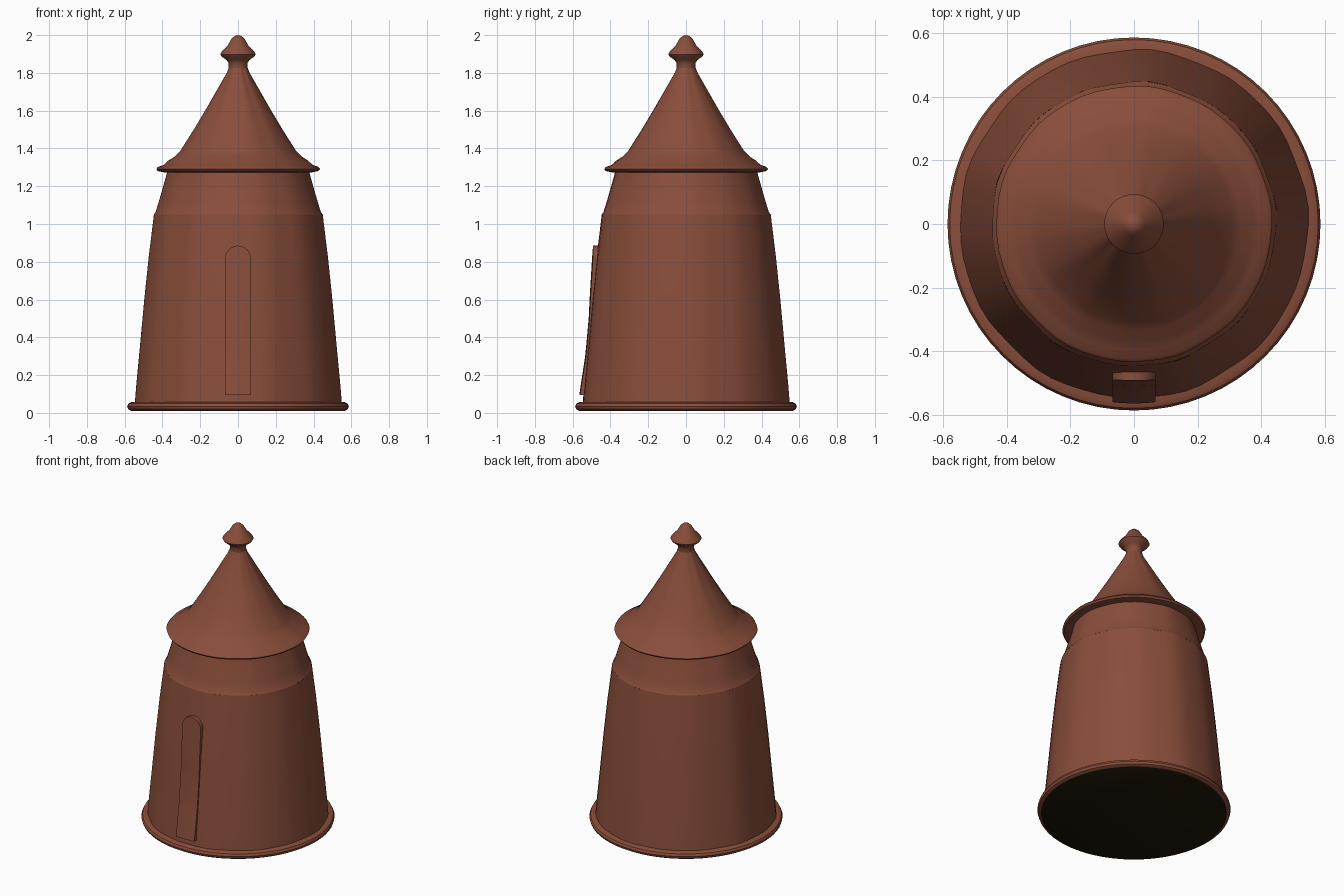
import bpy, bmesh, math

old = bpy.data.objects.get("Cube")
if old:
    bpy.data.objects.remove(old, do_unlink=True)


def material(name, rgb):
    m = bpy.data.materials.new(name)
    m.use_nodes = True
    m.diffuse_color = (*rgb, 1)
    bsdf = m.node_tree.nodes["Principled BSDF"]
    bsdf.inputs["Base Color"].default_value = (*rgb, 1)
    bsdf.inputs["Roughness"].default_value = 0.9
    return m


clay = material("terracotta", (0.25, 0.075, 0.043))
dark = material("dark underside", (0.012, 0.009, 0.002))


def finish(name, bm, mats, angle=35):
    bmesh.ops.recalc_face_normals(bm, faces=bm.faces)
    me = bpy.data.meshes.new(name)
    bm.to_mesh(me)
    bm.free()
    ob = bpy.data.objects.new(name, me)
    bpy.context.collection.objects.link(ob)
    for m in mats:
        me.materials.append(m)
    bpy.ops.object.select_all(action='DESELECT')
    ob.select_set(True)
    bpy.context.view_layer.objects.active = ob
    bpy.ops.object.shade_smooth_by_angle(angle=math.radians(angle))
    return ob


def lathe(name, profile, mats=(clay,), steps=64, wobble=0.0):
    """Revolve (radius, height) points; wobble adds soft hand-made folds."""
    bm = bmesh.new()
    rings = []
    for r, z in profile:
        if r == 0:
            rings.append([bm.verts.new((0, 0, z))] * steps)
            continue
        ring = []
        for i in range(steps):
            a = math.tau * i / steps
            q = r + wobble * (math.sin(9 * a + 1) + math.sin(14 * a)) / 2
            ring.append(bm.verts.new((q * math.cos(a), q * math.sin(a), z)))
        rings.append(ring)
    for lo, hi in zip(rings, rings[1:]):
        for i in range(steps):
            j = (i + 1) % steps
            bm.faces.new(dict.fromkeys((lo[i], lo[j], hi[j], hi[i])))
    return finish(name, bm, mats)


# Base plinth with a rounded rim and a dark underside
base = lathe("base_rim", [(0, 0.01), (0.565, 0.01), (0.582, 0.02), (0.587, 0.035),
                          (0.58, 0.05), (0.565, 0.057), (0.53, 0.057)], (clay, dark))
for f in base.data.polygons:
    if f.center.z < 0.012:
        f.material_index = 1

# Tapered wall, then the narrower shoulder under the eave
WALL = [(0.548, 0.05), (0.54, 0.15), (0.521, 0.35), (0.498, 0.6),
        (0.475, 0.82), (0.453, 1.0), (0.447, 1.05)]
lathe("tower_wall", WALL, wobble=0.004)
lathe("tower_shoulder", [(0.447, 1.05), (0.437, 1.065), (0.42, 1.12), (0.397, 1.2),
                         (0.38, 1.26), (0.374, 1.29)], wobble=0.003)

# Conical roof with a thin flared eave
lathe("roof", [(0.34, 1.282), (0.39, 1.273), (0.425, 1.28), (0.434, 1.291), (0.425, 1.302),
               (0.395, 1.312), (0.37, 1.335), (0.335, 1.358), (0.308, 1.385), (0.235, 1.5),
               (0.175, 1.6), (0.06, 1.8), (0.05, 1.825)], wobble=0.002)

# Pointed knob on top
lathe("roof_finial", [(0.05, 1.82), (0.049, 1.85), (0.06, 1.868), (0.085, 1.885), (0.094, 1.898),
                      (0.088, 1.91), (0.055, 1.945), (0.035, 1.98), (0.018, 1.995), (0, 2.0)], steps=48)


def wall_radius(z):
    for (r0, z0), (r1, z1) in zip(WALL, WALL[1:]):
        if z <= z1:
            return r0 + (r1 - r0) * (z - z0) / (z1 - z0)
    return WALL[-1][0]


def arched_panel(name, half, bottom, top, depth):
    """Arched slab that hugs the wall, standing out by depth(z)."""
    bm = bmesh.new()
    spring, rows, cols = top - half, 30, 8
    heights = [bottom + (spring - bottom) * i / rows for i in range(rows)]
    heights += [spring + half * math.sin(math.pi / 2 * i / 10) for i in range(11)]
    grid = []
    for z in heights:
        rise = max(0, z - spring)
        w = max(0.004, math.sqrt(max(0, half * half - rise * rise)))
        line = []
        for c in range(cols + 1):
            x = w * (2 * c / cols - 1)
            y = -math.sqrt(wall_radius(z) ** 2 - x * x) - depth(z)
            line.append(bm.verts.new((x, y, z)))
        grid.append(line)
    for a, b in zip(grid, grid[1:]):
        for c in range(cols):
            bm.faces.new((a[c], a[c + 1], b[c + 1], b[c]))
    # Close the slab back into the wall
    rim = [e for e in bm.edges if e.is_boundary]
    out = bmesh.ops.extrude_edge_only(bm, edges=rim)["geom"]
    for v in out:
        if isinstance(v, bmesh.types.BMVert):
            v.co.y += 0.05
    return finish(name, bm, (clay,), 40)


# Tall narrow door, standing out most at the arch and the foot
def door_depth(z):
    return 0.008 + 0.018 * max(0, (z - 0.5) / 0.4) + 0.012 * max(0, (0.3 - z) / 0.2)


arched_panel("door", 0.068, 0.095, 0.885, door_depth)
